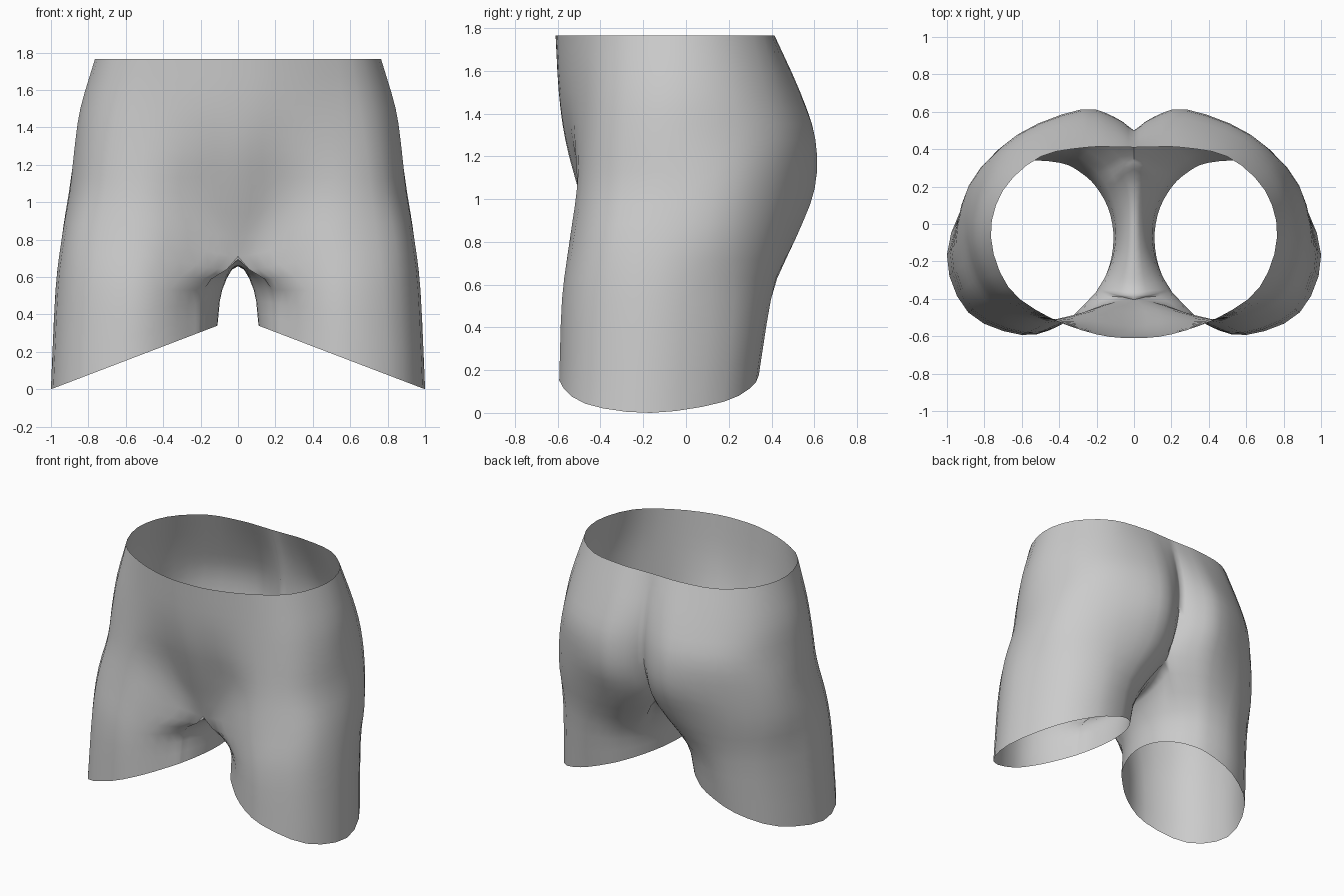
import bpy, bmesh, math
from mathutils import Vector as V

if "Cube" in bpy.data.objects:
    bpy.data.objects.remove(bpy.data.objects["Cube"])

S = 3  # samples per control span


def cr(a, b, c, d, t):
    return 0.5 * (2*b + (c-a)*t + (2*a-5*b+4*c-d)*t*t + (3*b-a-3*c+d)*t**3)


def flip(p):
    return V((-p.x, p.y, p.z))


def spline(pts, first=None, last=None, n=S):
    # smooth path through pts with optional guide points beyond the ends
    p = [first or 2*pts[0]-pts[1]] + pts + [last or 2*pts[-1]-pts[-2]]
    out = [cr(*p[i:i+4], k/n) for i in range(len(p)-3) for k in range(n)]
    return out + [pts[-1].copy()]


def leg_ring(cx, cy, rx, ry, height):
    # slanted oval, first 10 angles outside, last 5 on the inner thigh
    angles = [-143, -118, -90, -48, -5, 40, 75, 105, 122, 136, 153, 170, 186, 200, 210]
    pts = []
    for a in angles:
        y = ry * math.sin(math.radians(a))
        x = cx + rx * math.cos(math.radians(a)) - 0.1 * y
        pts.append(V((x, cy + y, height(x))))
    return spline(pts + pts[:1], pts[-1], pts[1])[:-1]


def torso_row(pts):
    return spline(pts, flip(pts[1]))


# leg control rings
hem = leg_ring(.555, -.125, .443, .468, lambda x: max(0, (1-x)*.382))
thigh = leg_ring(.53, -.09, .443, .49, lambda x: .53)

# hip row at crotch height, and the crotch line joining its ends
hip_pts = [V(p) for p in (
    (0, -.405, .71), (.17, -.435, .74), (.5, -.545, .8), (.84, -.42, .8),
    (.943, -.12, .8), (.885, .2, .8), (.65, .42, .8), (.28, .515, .82),
    (.1, .455, .83), (0, .37, .85)) ]
crotch_pts = [hip_pts[-1]] + [V((0, y, z)) for y, z in (
    (.25, .74), (.1, .68), (-.1, .66), (-.25, .66), (-.34, .67))] + [hip_pts[0]]
hip = torso_row(hip_pts)
crotch = spline(crotch_pts)[1:-1]

# torso half sections, front centre round to back centre
sections = {
    1.05: [(0, -.505), (.22, -.48), (.52, -.51), (.79, -.385), (.9, -.08),
           (.86, .23), (.64, .46), (.28, .602), (.1, .555), (0, .465)],
    1.28: [(0, -.565), (.2, -.54), (.5, -.5), (.76, -.375), (.875, -.08),
           (.81, .25), (.61, .48), (.28, .605), (.1, .565), (0, .5)],
    1.5: [(0, -.595), (.2, -.575), (.47, -.5), (.725, -.365), (.843, -.08),
          (.775, .22), (.57, .43), (.27, .53), (.1, .515), (0, .475)],
    1.765: [(0, -.61), (.2, -.59), (.45, -.5), (.67, -.34), (.765, -.07),
            (.7, .18), (.5, .36), (.25, .41), (.1, .412), (0, .41)]}
torso = [torso_row([V((x, y, z)) for x, y in s]) for z, s in sections.items()]

# vertical columns: outside runs hem to waist, inside runs hem to crotch
nout = len(hip)
outer = [spline([hem[i], thigh[i], hip[i]] + [r[i] for r in torso]) for i in range(nout)]
inner = [spline([hem[nout+j], thigh[nout+j], c], last=flip(thigh[nout+j]))
         for j, c in enumerate(crotch)]
for col in outer:
    for p in col:
        p.x = max(p.x, 0)
for col in (outer[0], outer[-1]):
    for p in col[2*S:]:
        p.x = 0

bm = bmesh.new()
cols = [[bm.verts.new(p) for p in c] for c in outer + inner]
for i, a in enumerate(cols):
    b = cols[(i+1) % len(cols)]
    for k in range(min(len(a), len(b)) - 1 if i < nout-1 else 2*S):
        bm.faces.new((a[k], b[k], b[k+1], a[k+1]))
me = bpy.data.meshes.new("hips_and_thighs")
bm.to_mesh(me)
bm.free()
ob = bpy.data.objects.new("hips_and_thighs", me)
bpy.context.collection.objects.link(ob)

# mirrored left half
m = ob.modifiers.new("mirror", 'MIRROR')
m.use_clip = True
m.merge_threshold = 0.001
bpy.context.view_layer.objects.active = ob
ob.select_set(True)
bpy.ops.object.modifier_apply(modifier="mirror")
bpy.ops.object.shade_smooth_by_angle(angle=math.radians(80))
